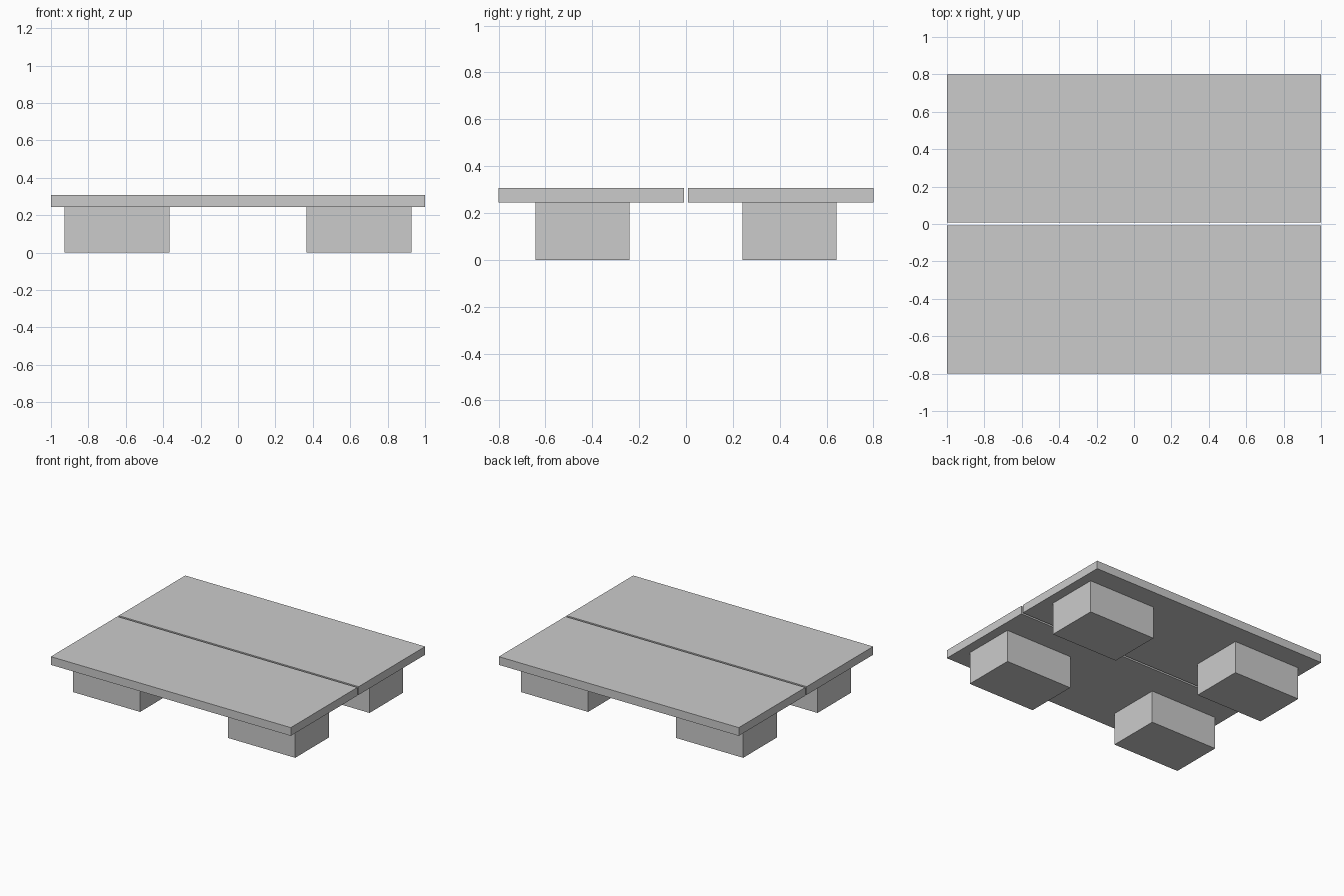
import bpy

if "Cube" in bpy.data.objects:
    bpy.data.objects.remove(bpy.data.objects["Cube"])

# Single grey for the whole model
grey = bpy.data.materials.new("light_grey")
grey.diffuse_color = (0.6, 0.6, 0.6, 1)
grey.use_nodes = True
grey.node_tree.nodes["Principled BSDF"].inputs["Base Color"].default_value = grey.diffuse_color


def box(name, x, y, z):
    """Box spanning the (min, max) ranges x, y and z."""
    centre = [(a + b) / 2 for a, b in (x, y, z)]
    size = [b - a for a, b in (x, y, z)]
    bpy.ops.mesh.primitive_cube_add(size=1, location=centre)
    obj = bpy.context.object
    obj.name = name
    obj.scale = size
    bpy.ops.object.transform_apply(location=False, rotation=False, scale=True)
    obj.data.materials.append(grey)
    return obj


def span(side, inner, outer):
    """Range mirrored to the negative side when side is -1."""
    return tuple(sorted((side * inner, side * outer)))


for sy, depth in ((-1, "front"), (1, "back")):
    # Top slab, separated from its twin by a narrow gap
    box(f"{depth}_top_slab", (-1, 1), span(sy, 0.008, 0.8), (0.245, 0.307))
    # Block feet
    for sx, side in ((-1, "left"), (1, "right")):
        box(f"{depth}_{side}_foot", span(sx, 0.366, 0.927),
            span(sy, 0.242, 0.643), (0, 0.245))
